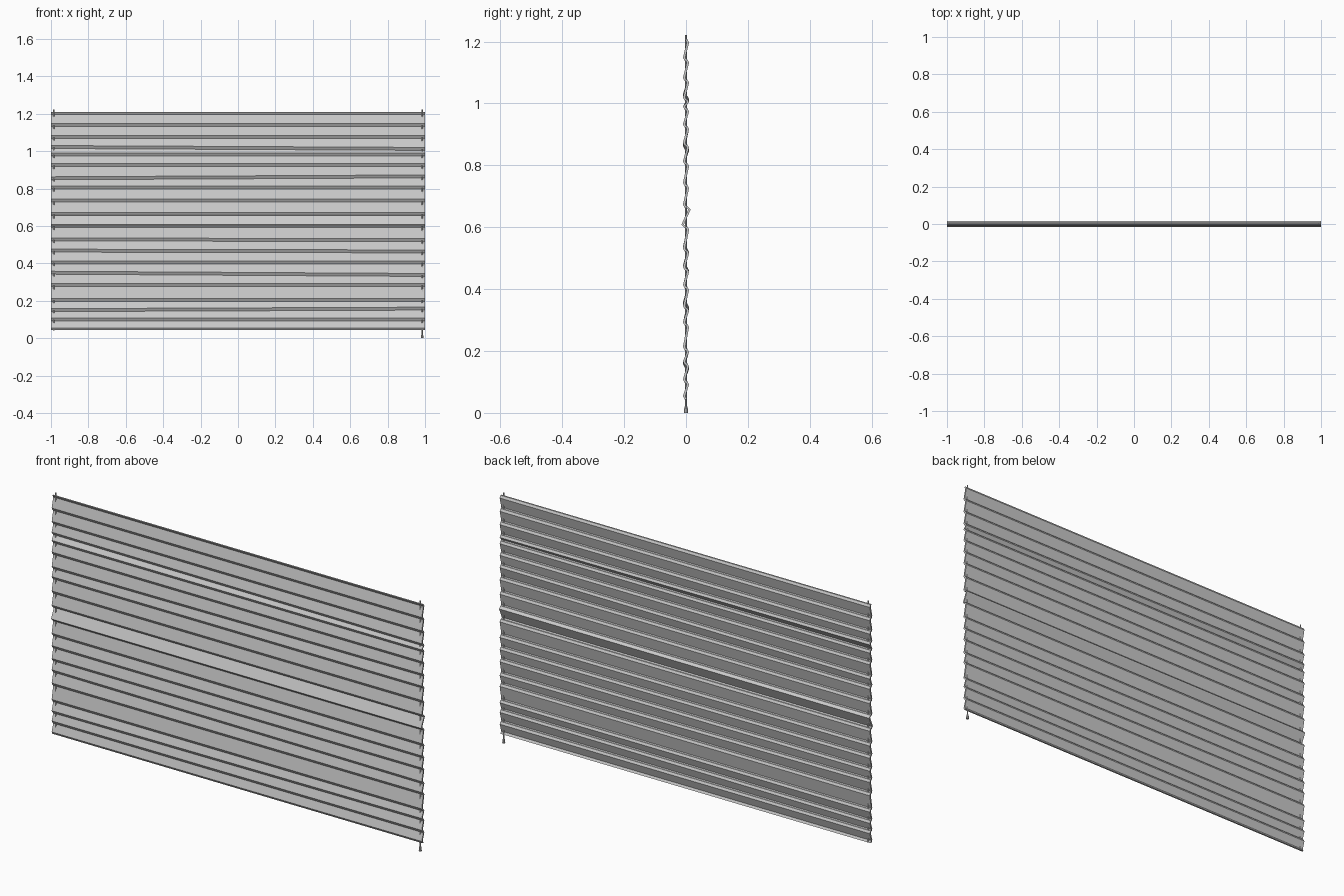
import bpy, bmesh

if "Cube" in bpy.data.objects:
    bpy.data.objects.remove(bpy.data.objects["Cube"])

# Heights of the bends between slats at the left end, with sag at the right end
JOINTS = [(1.205, 0), (1.14, 0), (1.075, 0), (1.022, -0.01), (0.982, 0), (0.925, 0),
          (0.855, 0.01), (0.805, 0), (0.735, 0), (0.665, 0), (0.60, 0), (0.528, -0.004),
          (0.468, -0.004), (0.405, 0), (0.35, -0.012), (0.285, 0), (0.205, 0),
          (0.15, 0.008), (0.10, 0), (0.046, 0)]
TILTED = {9: 0.005}          # slat that is turned further than the rest
HALF_T = 0.004               # half thickness of a slat
LIP = 0.008                  # half height of the lipped bend


def slat(name, top, bottom, amp):
    """S-shaped slat section swept from the left end to the right end."""
    rings = []
    bm = bmesh.new()
    for x, f in ((-1, 0), (1, 1)):
        zt = top[0] + f * top[1]
        zb = bottom[0] + f * bottom[1]
        line = [(0, zt + 0.003), (amp, zt - LIP), (-amp, zb + LIP), (0, zb - 0.003)]
        section = [(y - HALF_T, z) for y, z in line]
        section += [(y + HALF_T, z) for y, z in reversed(line)]
        rings.append([bm.verts.new((x, y, z)) for y, z in section])
    a, b = rings
    n = len(a)
    for i in range(n):
        j = (i + 1) % n
        bm.faces.new((a[i], a[j], b[j], b[i]))
    # end caps, one quad per bend
    for r in rings:
        for i in range(n // 2 - 1):
            bm.faces.new((r[i], r[i + 1], r[n - 2 - i], r[n - 1 - i]))
    bmesh.ops.recalc_face_normals(bm, faces=bm.faces)
    me = bpy.data.meshes.new(name)
    bm.to_mesh(me)
    bm.free()
    ob = bpy.data.objects.new(name, me)
    bpy.context.collection.objects.link(ob)


def rod(name, x, z0, z1, r0, r1, sides=8):
    bpy.ops.mesh.primitive_cone_add(vertices=sides, radius1=r0, radius2=r1,
                                    depth=z1 - z0, location=(x, 0, (z0 + z1) / 2))
    bpy.context.object.name = name


# Slats
for i in range(len(JOINTS) - 1):
    slat(f"slat_{i + 1}", JOINTS[i], JOINTS[i + 1], 0.006 + TILTED.get(i, 0))

# Lift cords at both ends
for side, x in (("left", -0.985), ("right", 0.985)):
    rod(f"cord_{side}", x, 0.042, 1.222, 0.003, 0.003)

# Pull cord end with tassel
rod("pull_cord", 0.985, 0.018, 0.05, 0.003, 0.003)
rod("tassel", 0.985, 0.0, 0.02, 0.007, 0.005)
